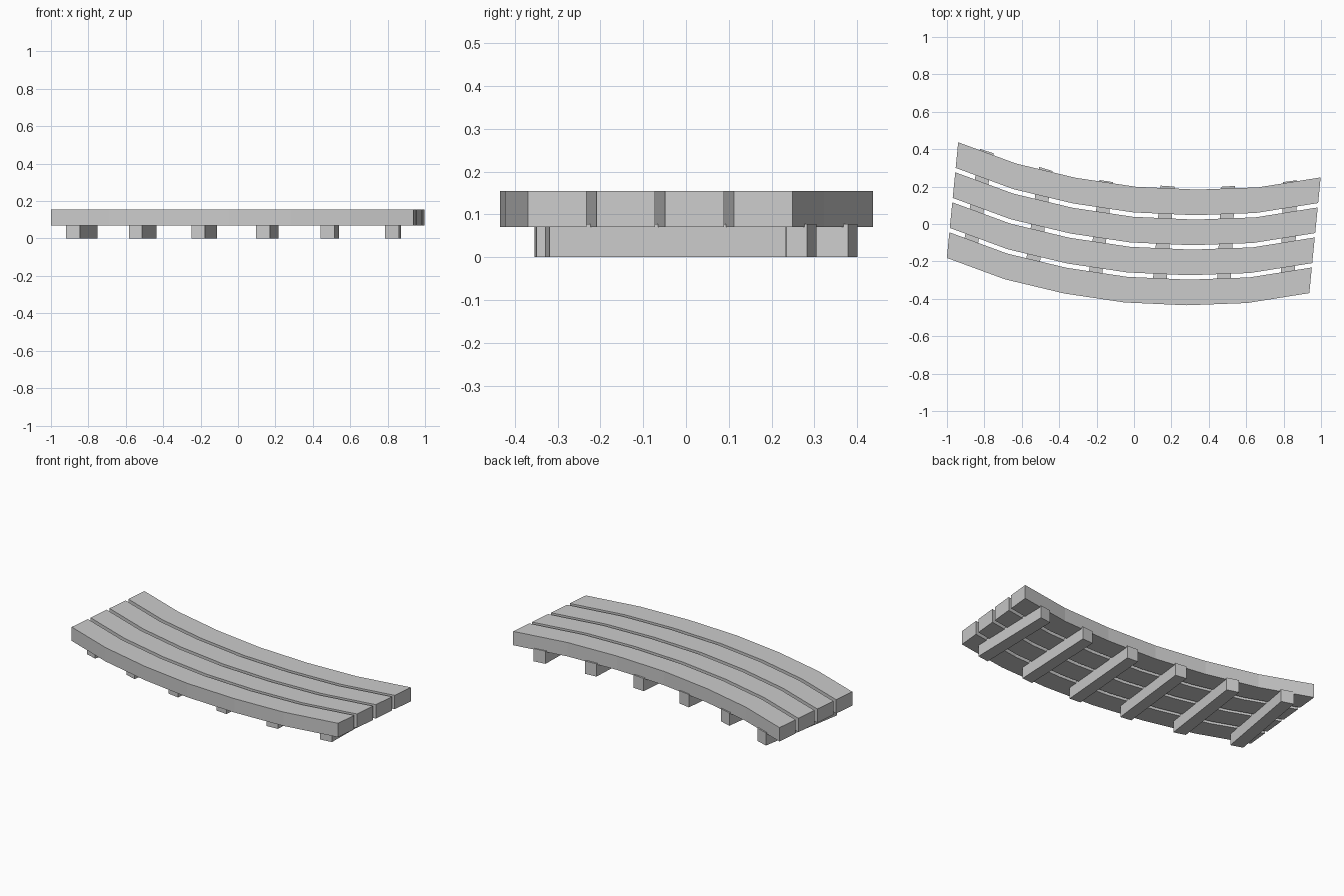
import bpy, bmesh
from mathutils import Vector

if "Cube" in bpy.data.objects:
    bpy.data.objects.remove(bpy.data.objects["Cube"])


def prism(name, outline, z0, z1):
    """Extrude a closed plan outline from z0 to z1."""
    bm = bmesh.new()
    face = bm.faces.new([bm.verts.new((x, y, z0)) for x, y in outline])
    top = bmesh.ops.extrude_face_region(bm, geom=[face])["geom"]
    bmesh.ops.translate(bm, vec=(0, 0, z1 - z0),
                        verts=[g for g in top if isinstance(g, bmesh.types.BMVert)])
    bmesh.ops.recalc_face_normals(bm, faces=bm.faces)
    mesh = bpy.data.meshes.new(name)
    bm.to_mesh(mesh)
    bm.free()
    obj = bpy.data.objects.new(name, mesh)
    bpy.context.collection.objects.link(obj)
    return obj


# Curved seat planks: one bent edge, swept back to front
edge = [Vector(p) for p in [(-0.94, 0.437), (-0.63, 0.323), (-0.312, 0.247),
                            (0.01, 0.199), (0.34, 0.184), (0.665, 0.196),
                            (0.998, 0.249)]]
width = Vector((-0.0135, -0.137))
pitch = Vector((-0.0157, -0.1605))
for i in range(4):
    back = [p + pitch * i for p in edge]
    front = [p + width for p in reversed(back)]
    prism(f"seat_plank_{i + 1}", back + front, 0.07, 0.155)

# Cross bearers fanned along the curve:
# back-left corner, back-right corner, sideways shift of the front end
bearers = [((-0.823, 0.401), (-0.750, 0.378), -0.096),
           ((-0.507, 0.305), (-0.435, 0.283), -0.077),
           ((-0.184, 0.235), (-0.113, 0.224), -0.064),
           ((0.143, 0.205), (0.216, 0.200), -0.046),
           ((0.468, 0.199), (0.541, 0.204), -0.026),
           ((0.796, 0.224), (0.871, 0.234), -0.011)]
for i, (left, right, shift) in enumerate(bearers):
    a, b, d = Vector(left), Vector(right), Vector((shift, -0.553))
    prism(f"cross_bearer_{i + 1}", [a, b, b + d, a + d], 0.0, 0.078)
